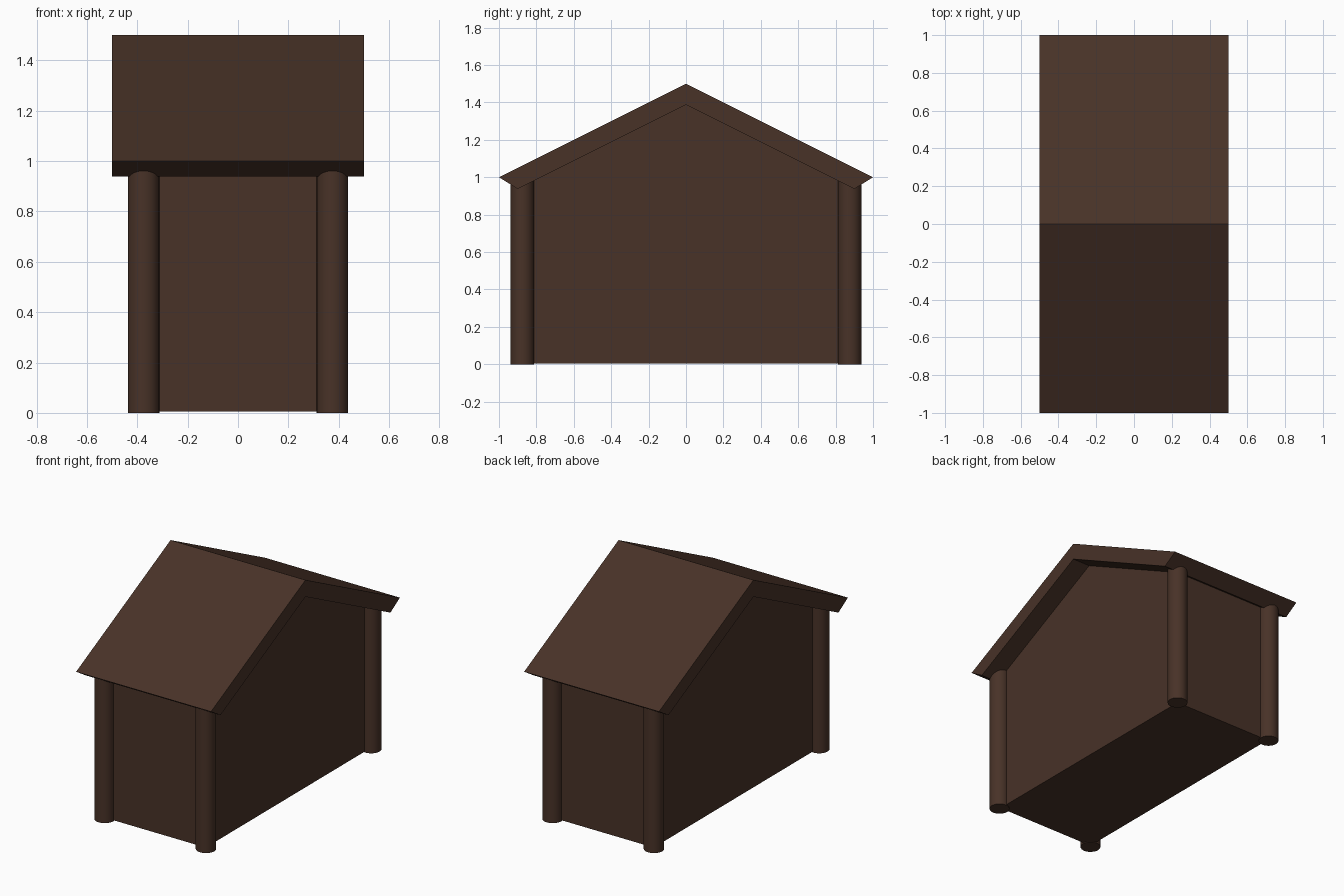
import bpy, bmesh

if "Cube" in bpy.data.objects:
    bpy.data.objects.remove(bpy.data.objects["Cube"])

wood = bpy.data.materials.new("dark brown wood")
wood.diffuse_color = (0.065, 0.032, 0.0205, 1)
wood.use_nodes = True
wood.node_tree.nodes["Principled BSDF"].inputs["Base Color"].default_value = wood.diffuse_color


def prism(name, profile, half_width):
    """Extrude a closed (y, z) outline along x, centred on x = 0."""
    bm = bmesh.new()
    face = bm.faces.new([bm.verts.new((-half_width, y, z)) for y, z in profile])
    ext = bmesh.ops.extrude_face_region(bm, geom=[face])
    moved = [g for g in ext["geom"] if isinstance(g, bmesh.types.BMVert)]
    bmesh.ops.translate(bm, verts=moved, vec=(2 * half_width, 0, 0))
    bmesh.ops.recalc_face_normals(bm, faces=bm.faces)
    mesh = bpy.data.meshes.new(name)
    bm.to_mesh(mesh)
    bm.free()
    mesh.materials.append(wood)
    obj = bpy.data.objects.new(name, mesh)
    bpy.context.collection.objects.link(obj)
    return obj


# Gable roof: thick chevron with bevelled eaves
prism("roof", [(-1, 1), (0, 1.5), (1, 1), (0.9, 0.938), (0, 1.388), (-0.9, 0.938)], 0.5)

# House body: closed pentagon, its top just buried in the roof
W = 0.87
prism("walls", [(-W, 0.005), (W, 0.005), (W, 0.96), (0, 1.395), (-W, 0.96)], 0.37)

# Round corner posts running up into the roof
for sx, side in ((-1, "left"), (1, "right")):
    for sy, end in ((-1, "front"), (1, "back")):
        bpy.ops.mesh.primitive_cylinder_add(
            vertices=32, radius=0.0625, depth=1.0,
            location=(sx * 0.375, sy * 0.875, 0.5))
        post = bpy.context.object
        post.name = f"{end}_{side}_post"
        post.data.materials.append(wood)
        bpy.ops.object.shade_smooth_by_angle()
